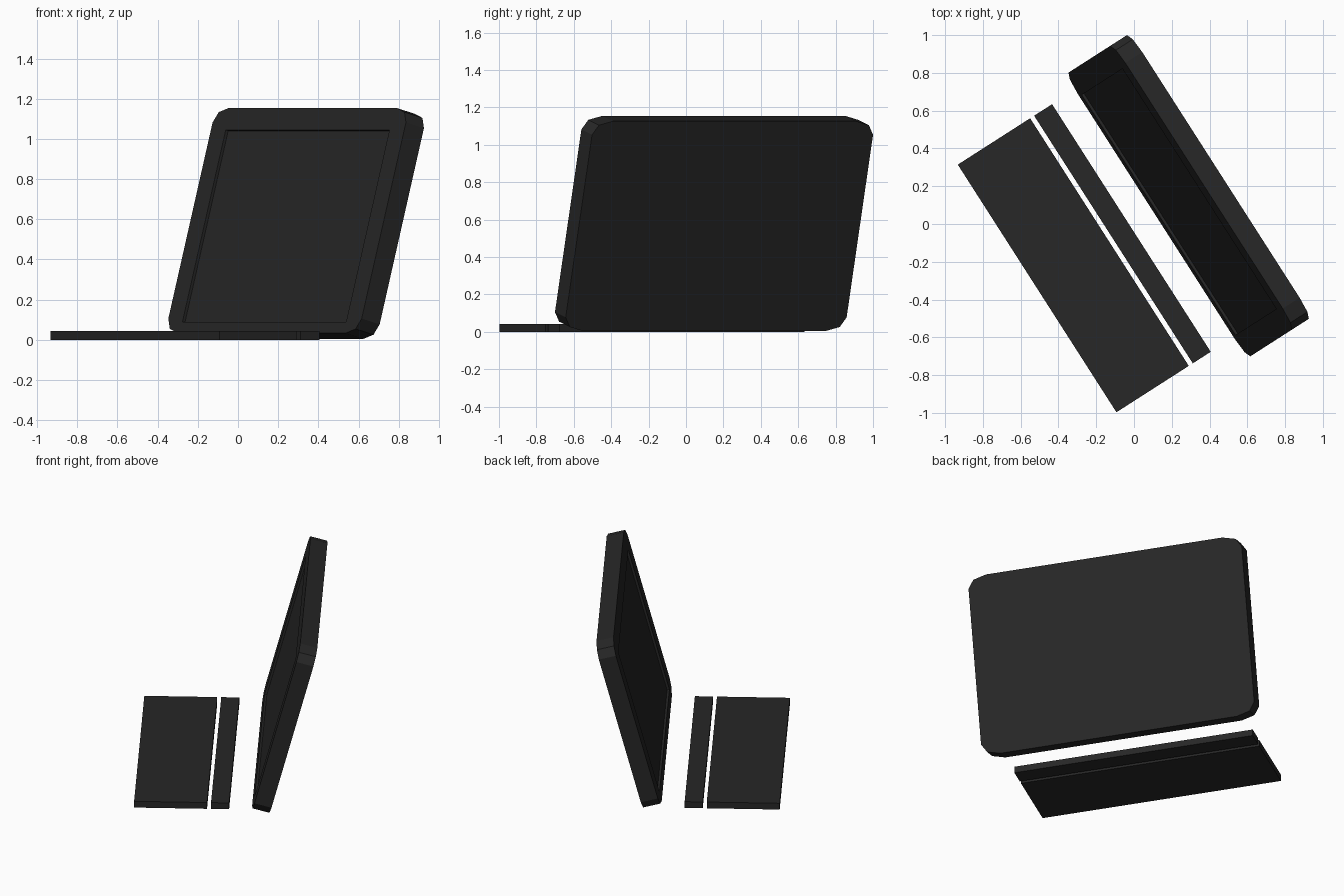
import bpy, bmesh, math
from mathutils import Matrix

if "Cube" in bpy.data.objects:
    bpy.data.objects.remove(bpy.data.objects["Cube"])

TURN = Matrix.Rotation(math.radians(-57.35), 4, 'Z')   # whole model is turned on the floor
TILT = Matrix.Rotation(math.radians(-15), 4, 'X')      # screen leans back

black = bpy.data.materials.new("dark_plastic")
black.diffuse_color = (0.02, 0.02, 0.02, 1)
black.use_nodes = True
black.node_tree.nodes["Principled BSDF"].inputs["Base Color"].default_value = black.diffuse_color


def finish(bm, name, matrix):
    bmesh.ops.transform(bm, matrix=matrix, verts=bm.verts)
    bmesh.ops.recalc_face_normals(bm, faces=bm.faces)
    mesh = bpy.data.meshes.new(name)
    bm.to_mesh(mesh)
    bm.free()
    mesh.materials.append(black)
    obj = bpy.data.objects.new(name, mesh)
    bpy.context.collection.objects.link(obj)
    return obj


def slab(name, x0, x1, y0, y1, z0, z1):
    bm = bmesh.new()
    bmesh.ops.create_cube(bm, size=1)
    fit = (Matrix.Translation(((x0 + x1) / 2, (y0 + y1) / 2, (z0 + z1) / 2))
           @ Matrix.Diagonal((x1 - x0, y1 - y0, z1 - z0, 1)))
    return finish(bm, name, TURN @ fit)


# Flat base: front slab and narrow rear strip
slab("keyboard_base", -0.768, 0.789, -0.616, -0.161, 0, 0.043)
slab("rear_strip", -0.768, 0.789, -0.136, -0.023, 0, 0.043)

# Screen: rounded panel with a shallow recessed display
HALF_W, HEIGHT, THICK = 0.892, 1.161, 0.11
RX, RZ = 0.12, 0.075
RECESS = 0.015

bm = bmesh.new()
corners = [(1, 1), (-1, 1), (-1, -1), (1, -1)]
outline = []
for i, (sx, sz) in enumerate(corners):
    cx = sx * (HALF_W - RX)
    cz = HEIGHT / 2 + sz * (HEIGHT / 2 - RZ)
    for k in range(3):
        t = math.radians(90 * i + 45 * k)
        outline.append((cx + RX * math.cos(t), cz + RZ * math.sin(t)))
display = [(sx * 0.755, HEIGHT - 0.114 if sz > 0 else 0.057) for sx, sz in corners]


def ring(points, depth):
    return [bm.verts.new((x, depth, z)) for x, z in points]


def bridge(a, b):
    for i in range(len(a)):
        j = (i + 1) % len(a)
        bm.faces.new((a[i], a[j], b[j], b[i]))


front, back = ring(outline, 0), ring(outline, THICK)
rim, floor = ring(display, 0), ring(display, RECESS)
bridge(front, back)
bridge(rim, floor)
bm.faces.new(back)
bm.faces.new(floor)
# Front bezel between outline and display opening
for i in range(4):
    a = 3 * i
    for k in range(2):
        bm.faces.new((front[a + k], front[a + k + 1], rim[i]))
    bm.faces.new((front[a + 2], front[(a + 3) % 12], rim[(i + 1) % 4], rim[i]))

place = Matrix.Translation((0.03, 0.121, 0.033))
finish(bm, "screen", TURN @ place @ TILT)
